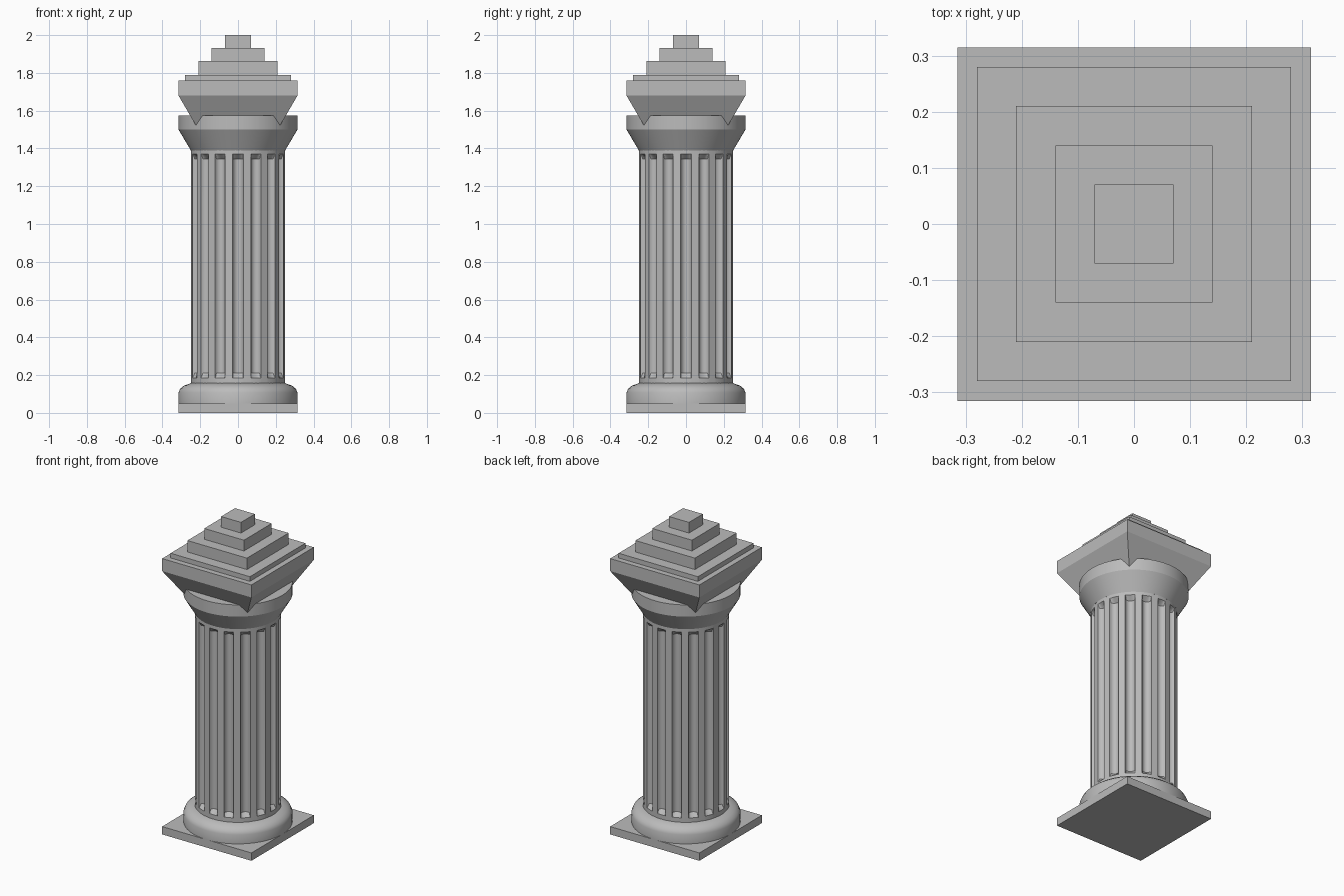
import bpy, bmesh
from math import pi, sin, cos, sqrt

cube = bpy.data.objects.get("Cube")
if cube:
    bpy.data.objects.remove(cube, do_unlink=True)

stone = bpy.data.materials.new("grey stone")
stone.use_nodes = True
GREY = (0.5, 0.5, 0.5, 1)
stone.diffuse_color = GREY
stone.node_tree.nodes["Principled BSDF"].inputs["Base Color"].default_value = GREY


def loft(name, rings, smooth=True):
    """Skin a stack of equal-length point rings and cap both ends."""
    bm = bmesh.new()
    loops = [[bm.verts.new(p) for p in ring] for ring in rings]
    n = len(loops[0])
    for low, high in zip(loops, loops[1:]):
        for i in range(n):
            j = (i + 1) % n
            bm.faces.new((low[i], low[j], high[j], high[i]))
    bm.faces.new(loops[0][::-1])
    bm.faces.new(loops[-1])
    mesh = bpy.data.meshes.new(name)
    bm.to_mesh(mesh)
    bm.free()
    mesh.materials.append(stone)
    obj = bpy.data.objects.new(name, mesh)
    bpy.context.collection.objects.link(obj)
    if smooth:
        bpy.ops.object.select_all(action='DESELECT')
        obj.select_set(True)
        bpy.context.view_layer.objects.active = obj
        bpy.ops.object.shade_smooth_by_angle(angle=pi / 6)
    return obj


def circle(r, z, n=64):
    return [(r * cos(2 * pi * i / n), r * sin(2 * pi * i / n), z) for i in range(n)]


def square(h, z):
    return [(-h, -h, z), (h, -h, z), (h, h, z), (-h, h, z)]


# Square plinth and rounded base ring
loft("plinth", [square(0.315, 0), square(0.315, 0.05)], False)
BASE = [(0.315, 0.05), (0.315, 0.108), (0.306, 0.128), (0.285, 0.145), (0.25, 0.157)]
loft("base_ring", [circle(r, z) for r, z in BASE])

# Shaft with round-bottomed flutes that slope out at both ends
R, FLUTES, HALF = 0.25, 16, 0.029
STEPS = [-1, -0.92, -0.71, -0.38, 0, 0.38, 0.71, 0.92, 1]


def shaft_ring(z, fluted):
    pts = []
    for k in range(FLUTES):
        for s in STEPS:
            a = 2 * pi * k / FLUTES + s * HALF / R
            r = R - HALF * sqrt(1 - s * s) * fluted
            pts.append((r * cos(a), r * sin(a), z))
    return pts


SHAFT = [(0.15, 0), (0.185, 0), (0.21, 1), (1.345, 1), (1.37, 0), (1.4, 0)]
loft("fluted_shaft", [shaft_ring(z, f) for z, f in SHAFT])

# Flared round capital
CAPITAL = [(0.25, 1.39), (0.315, 1.5), (0.315, 1.575)]
loft("round_capital", [circle(r, z) for r, z in CAPITAL])

# Square block tapering down into the capital
loft("square_capital", [square(0.223, 1.522), square(0.315, 1.68), square(0.315, 1.76)], False)

# Stepped top
STEPPED = [(0.28, 1.79), (0.21, 1.863), (0.14, 1.932), (0.07, 2.0)]
bottom = 1.76
for number, (half, top) in enumerate(STEPPED, 1):
    loft(f"top_step_{number}", [square(half, bottom), square(half, top)], False)
    bottom = top
